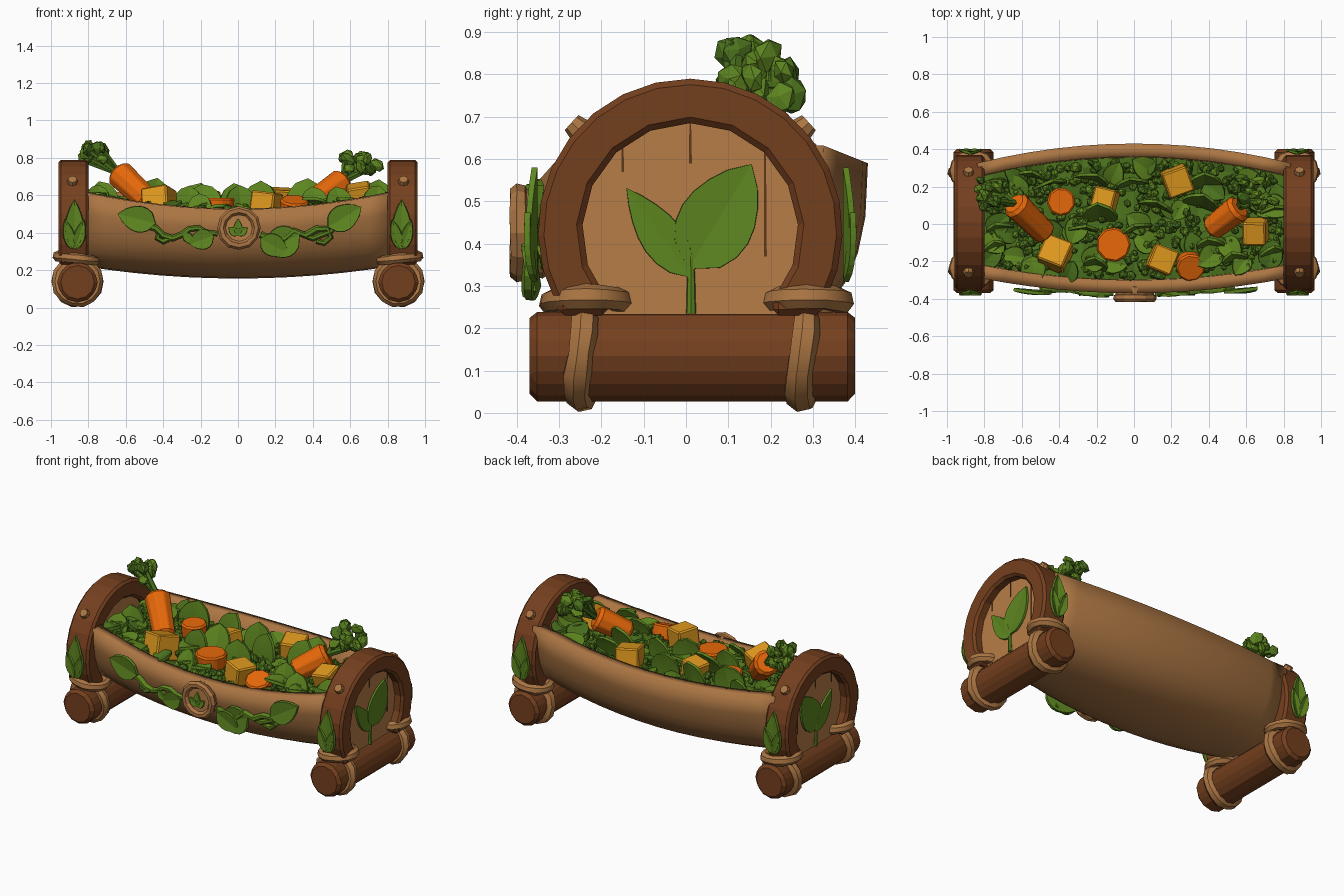
import bpy, bmesh, math, random
from mathutils import Vector as V, Matrix, Euler

if "Cube" in bpy.data.objects:
    bpy.data.objects.remove(bpy.data.objects["Cube"])
random.seed(7)
U = random.uniform

def mat(name, r, g, b):
    m = bpy.data.materials.new(name)
    m.diffuse_color = (r, g, b, 1)
    m.use_nodes = True
    m.node_tree.nodes["Principled BSDF"].inputs["Base Color"].default_value = m.diffuse_color
    return m

DARK = mat("dark bark", 0.175, 0.05, 0.013)
TAN = mat("tan wood", 0.41, 0.18, 0.056)
PANEL = mat("pale panel wood", 0.47, 0.205, 0.062)
CRACK = mat("wood crack", 0.11, 0.04, 0.012)
LEAF = mat("leaf green", 0.11, 0.235, 0.014)
HERB = mat("dark herb green", 0.07, 0.165, 0.012)
ORANGE = mat("carrot orange", 0.80, 0.14, 0.003)
AMBER = mat("squash amber", 0.74, 0.32, 0.013)

def finish(name, bm, mats, mirror=False, solid=0, solid_off=0, bevel=0, smooth=0):
    bmesh.ops.remove_doubles(bm, verts=bm.verts, dist=1e-5)
    if not solid:
        bmesh.ops.recalc_face_normals(bm, faces=bm.faces)
    me = bpy.data.meshes.new(name)
    bm.to_mesh(me)
    bm.free()
    o = bpy.data.objects.new(name, me)
    bpy.context.collection.objects.link(o)
    for m in mats:
        me.materials.append(m)
    if solid:
        s = o.modifiers.new("thickness", 'SOLIDIFY')
        s.thickness, s.offset = solid, solid_off
    if bevel:
        b = o.modifiers.new("bevel", 'BEVEL')
        b.width, b.segments, b.limit_method = bevel, 1, 'ANGLE'
    if mirror:
        o.modifiers.new("mirror", 'MIRROR').use_mirror_merge = False
    if smooth:
        bpy.context.view_layer.objects.active = o
        o.select_set(True)
        bpy.ops.object.shade_smooth_by_angle(angle=math.radians(smooth))
        o.select_set(False)
    return o

def cyl(bm, p0, p1, r0, r1, n=10):
    p0, p1 = V(p0), V(p1)
    M = Matrix.Translation((p0 + p1) / 2) @ (p1 - p0).to_track_quat('Z', 'Y').to_matrix().to_4x4()
    bmesh.ops.create_cone(bm, cap_ends=True, segments=n, radius1=r0, radius2=r1, depth=(p1 - p0).length, matrix=M)

def blob(bm, p, r, scale=(1, 1, 1), mi=0):
    M = Matrix.LocRotScale(V(p), Euler((U(0, 6), U(0, 6), U(0, 6))), V(scale))
    vs = bmesh.ops.create_icosphere(bm, subdivisions=1, radius=r, matrix=M)['verts']
    for f in {f for v in vs for f in v.link_faces}:
        f.material_index = mi

def tube(bm, pts, r, n, closed=False, sides=7, wob=0, taper=0):
    # tube along a path lying in the plane with normal n
    pts, n = [V(p) for p in pts], V(n).normalized()
    N, rings = len(pts), []
    for i, p in enumerate(pts):
        a = pts[(i - 1) % N] if closed or i else p
        b = pts[(i + 1) % N] if closed or i < N - 1 else p
        s = (b - a).normalized().cross(n)
        q = r * (1 + U(-wob, wob)) * (1 - taper * i / N)
        rings.append([bm.verts.new(p + q * (math.cos(k * math.tau / sides) * n + math.sin(k * math.tau / sides) * s))
                      for k in range(sides)])
    for i in range(N if closed else N - 1):
        A, B = rings[i], rings[(i + 1) % N]
        for k in range(sides):
            bm.faces.new((A[k], A[(k + 1) % sides], B[(k + 1) % sides], B[k]))
    if not closed:
        bm.faces.new(rings[0])
        bm.faces.new(rings[-1])

def leaf(bm, base, d, n, L, W, fold=0.25, curl=0.0, power=0.9, mi=0):
    d, base = V(d).normalized(), V(base)
    s = d.cross(V(n)).normalized()
    n = s.cross(d)
    rows = []
    for i in range(8):
        t = i / 7
        w = W / 2 * max(0, math.sin(math.pi * t ** 0.8)) ** power
        c = base + d * L * t + n * curl * L * t * t
        rows.append([bm.verts.new(c + s * k * w + n * abs(k) * fold * w) for k in (-1, 0, 1)])
    for a, b in zip(rows, rows[1:]):
        for k in (0, 1):
            bm.faces.new((a[k], a[k + 1], b[k + 1], b[k])).material_index = mi

def prism(bm, outline, x0, x1):
    f = bm.faces.new([bm.verts.new((x0, y, z)) for y, z in outline])
    r = bmesh.ops.extrude_face_region(bm, geom=[f])
    bmesh.ops.translate(bm, verts=[v for v in r['geom'] if isinstance(v, bmesh.types.BMVert)], vec=(x1 - x0, 0, 0))

def arc(r, a0, a1, n, cy=0.01, cz=0.43):
    return [(cy + r * math.cos(math.radians(a0 + (a1 - a0) * i / n)),
             cz + r * math.sin(math.radians(a0 + (a1 - a0) * i / n))) for i in range(n + 1)]

# Trough: curved hull, superellipse cross-sections
E = 2.6
def dims(x):
    s = (x / 0.82) ** 2
    return 0.03 - 0.01 * s, 0.40 - 0.09 * s, 0.525 + 0.09 * s, 0.59 + 0.04 * s, 0.155 + 0.065 * s

def front(x, z):
    yc, w, tf, tb, bo = dims(x)
    return yc - w * (1 - max(0, (tf - z) / (tf - bo)) ** E) ** (1 / E)

bm = bmesh.new()
rows = []
for i in range(13):
    x = -0.84 + 1.68 * i / 12
    yc, w, tf, tb, bo = dims(x)
    row = []
    for j in range(17):
        a = math.pi * j / 16
        c, top = math.cos(a), tf + (tb - tf) * j / 16
        row.append(bm.verts.new((x, yc - math.copysign(abs(c) ** (2 / E), c) * w,
                                 top - (top - bo) * max(0, math.sin(a)) ** (2 / E))))
    rows.append(row)
for a, b in zip(rows, rows[1:]):
    for j in range(16):
        bm.faces.new((a[j], a[j + 1], b[j + 1], b[j]))
finish("trough_hull", bm, [TAN], solid=0.07, solid_off=-1, smooth=35)

# End arches, panels and plank cracks
bm = bmesh.new()
prism(bm, arc(0.36, -28, 208, 18) + [(-0.30, 0.23), (-0.185, 0.23)] + arc(0.255, 220, -40, 12)
      + [(0.205, 0.23), (0.32, 0.23)], 0.80, 0.96)
finish("end_arch", bm, [DARK], True, bevel=0.014)
bm = bmesh.new()
prism(bm, arc(0.285, -44, 224, 18), 0.83, 0.905)
finish("end_panel", bm, [PANEL], True)
bm = bmesh.new()
for y, z0, z1 in ((0.01, 0.59, 0.69), (0.187, 0.37, 0.63), (-0.15, 0.57, 0.63)):
    prism(bm, [(y - 0.003, z0), (y + 0.004, z0), (y + 0.002, z1), (y - 0.002, z1)], 0.902, 0.908)
finish("panel_crack", bm, [CRACK], True)

# Sprout emblem on each end
bm = bmesh.new()
leaf(bm, (0.912, 0.005, 0.34), (0, 0.52, 0.86), (1, 0, 0), 0.29, 0.18, 0.08, power=0.75)
leaf(bm, (0.912, 0.01, 0.32), (0, -0.57, 0.8), (1, 0, 0), 0.26, 0.10, 0.08)
finish("sprout_leaves", bm, [LEAF], True, solid=0.012)
bm = bmesh.new()
tube(bm, [(0.91, 0.012, 0.235), (0.912, 0.012, 0.31), (0.912, 0.01, 0.40)], 0.012, (1, 0, 0), taper=0.5)
finish("sprout_stem", bm, [LEAF], True)

# Log feet
bm = bmesh.new()
cyl(bm, (0.858, -0.37, 0.135), (0.858, 0.40, 0.135), 0.108, 0.108, 12)
finish("log_foot", bm, [DARK], True, bevel=0.018)

# Lashings around the logs and the arch feet
bm = bmesh.new()
for y, yc in ((-0.25, -0.235), (0.275, 0.285)):
    tube(bm, [(0.858 + 0.108 * math.cos(a), y + 0.01 * math.sin(2 * a), 0.14 + 0.106 * math.sin(a))
              for a in (k * math.tau / 14 for k in range(14))], 0.034, (0, 1, 0), True, wob=0.12)
    tube(bm, [(0.862 + 0.098 * math.cos(a), yc + 0.085 * math.sin(a), 0.262 + 0.012 * math.cos(a))
              for a in (k * math.tau / 14 for k in range(14))], 0.029, (0, 0, 1), True, wob=0.12)
finish("rope_lashing", bm, [TAN], True, smooth=50)

# Arch pegs and arch leaves, front and back
bm = bmesh.new()
for s in (-1, 1):
    d = V((0, s * math.cos(0.74), math.sin(0.74)))
    c = V((0.885, 0.01, 0.43))
    cyl(bm, c + d * 0.33, c + d * 0.38, 0.036, 0.024, 8)
finish("arch_peg", bm, [TAN], True)
bm = bmesh.new()
for s, y in ((-1, -0.358), (1, 0.378)):
    leaf(bm, (0.875, y, 0.31), (0, 0, 1), (0, s, 0), 0.27, 0.10, 0.3)
    leaf(bm, (0.885, y, 0.31), (0.25, s * 0.1, 1), (0, s, 0), 0.17, 0.06, 0.3)
    leaf(bm, (0.865, y, 0.31), (-0.25, s * 0.1, 1), (0, s, 0), 0.17, 0.06, 0.3)
finish("arch_leaf", bm, [LEAF], True, solid=0.014)

# Front medallion
bm = bmesh.new()
cyl(bm, (0.005, -0.33, 0.425), (0.005, -0.40, 0.425), 0.108, 0.10, 12)
finish("medallion_disc", bm, [PANEL], bevel=0.008)
bm = bmesh.new()
tube(bm, [(0.005 + 0.094 * math.cos(k * math.tau / 12), -0.395, 0.425 + 0.094 * math.sin(k * math.tau / 12))
          for k in range(12)], 0.023, (0, 1, 0), True, wob=0.1)
finish("medallion_rim", bm, [TAN])
bm = bmesh.new()
for dx in (-1.1, 0, 1.1):
    leaf(bm, (0.0, -0.405, 0.385), (dx, 0, 1), (0, -1, 0), 0.09 - 0.02 * abs(dx), 0.045, 0.2)
finish("medallion_leaf", bm, [LEAF], solid=0.008)

# Front vine and its leaves
bm = bmesh.new()
for path in ([(-0.50, .44), (-.44, .425), (-.40, .385), (-.35, .37), (-.30, .39), (-.26, .42), (-.21, .425), (-.17, .40), (-.11, .395)],
             [(.12, .39), (.18, .36), (.25, .37), (.30, .41), (.35, .39), (.40, .37), (.45, .39), (.50, .41), (.53, .46)],
             [(.36, .385), (.42, .42), (.48, .42), (.495, .375), (.46, .345), (.42, .355)],
             [(-.36, .375), (-.40, .355), (-.43, .37), (-.42, .40)]):
    tube(bm, [(x, front(x, z) - 0.014, z) for x, z in path], 0.02, (0, 1, 0), taper=0.3)
finish("vine_stem", bm, [LEAF], smooth=50)
bm = bmesh.new()
for x, z, dx, dz, L, W in ((-.44, .45, -1, .25, .21, .14), (-.13, .385, -1, -.35, .14, .11), (.33, .39, -1, -.45, .22, .17),
                           (.12, .37, .9, -.5, .17, .12), (.48, .43, 1, .6, .21, .14), (-.29, .40, .5, -.6, .08, .05)):
    leaf(bm, (x, front(x, z) - 0.024, z), (dx, 0.08 * abs(dx), dz), (0, -1, 0), L, W, 0.15, 0, 0.75)
finish("vine_leaf", bm, [LEAF], solid=0.018)

# Salad filling: bed, small herb balls, larger leaves
def bed_z(x):
    return 0.485 + 0.06 * (x / 0.82) ** 2
bm = bmesh.new()
rows = []
for i in range(25):
    x = -0.82 + 1.64 * i / 24
    yc, w = dims(x)[:2]
    rows.append([bm.verts.new((x, yc + (w - 0.05) * (j / 5 - 1), bed_z(x) + U(-.02, .02))) for j in range(11)])
for a, b in zip(rows, rows[1:]):
    for j in range(10):
        bm.faces.new((a[j], b[j], b[j + 1], a[j + 1]))
finish("salad_bed", bm, [HERB])

cubes = [(-.42, -.16, .56, .15), (-.155, .13, .555, .12), (.23, .23, .565, .14), (.15, -.19, .55, .135), (.65, -.04, .595, .125)]
slices = [(-.39, .12, .565, .078), (-.11, -.11, .54, .095), (.30, -.22, .535, .08)]
keep_clear = [(c[0], c[1]) for c in cubes + slices] + [(-.57, .04), (.5, .04)]
def spot(gap):
    while True:
        x = U(-.78, .78)
        yc, w = dims(x)[:2]
        y = yc + U(-1, 1) * (w - 0.09)
        if all(math.hypot(x - a, y - b) > gap for a, b in keep_clear):
            return x, y
bm = bmesh.new()
for i in range(480):
    x, y = spot(0.06)
    blob(bm, (x, y, bed_z(x) + U(0.0, 0.045)), U(.02, .034), (1, 1, .8), i % 2)
finish("herb_sprigs", bm, [HERB, LEAF])
bm = bmesh.new()
for i in range(42):
    x, y = spot(0.10)
    a, e = U(0, math.tau), U(.1, .6)
    d = V((math.cos(a), math.sin(a), e))
    L = U(.11, .16)
    leaf(bm, V((x, y, bed_z(x) + 0.03)) - V((d.x, d.y, 0)) * L * .4, d, (-d.x * .5, -d.y * .5, 1), L, L * .85, .25, -.2, .6, i % 2)
# upright leaves showing over the rim
for x, y, h in ((-.70, -.02, .13), (-.75, -.15, .11), (-.47, .22, .17), (-.55, .26, .12), (-.24, .24, .16), (-.17, .02, .17), (-.28, -.02, .14),
                (0, .22, .16), (.02, -.02, .15), (.12, .1, .17), (.35, .1, .18), (.38, .2, .16), (.42, -.12, .13),
                (.74, .08, .13), (.72, -.17, .11), (-.2, -.24, .11), (.55, -.2, .12)):
    leaf(bm, (x, y, bed_z(x) - 0.01), (U(-.3, .3), U(-.1, .4), 1), (U(-.3, .3), -1, .3), h + .03, h + .02, .15, -.12, .5, 0)
finish("salad_leaves", bm, [LEAF, HERB], solid=0.016)

# Squash cubes
bm = bmesh.new()
for x, y, z, s in cubes:
    bmesh.ops.create_cube(bm, size=s, matrix=Matrix.LocRotScale(V((x, y, z)), Euler((U(-.3, .3), U(-.3, .3), U(-.4, .4))), None))
finish("squash_cube", bm, [AMBER], bevel=0.008)

# Carrot slices and whole carrots
bm = bmesh.new()
for x, y, z, r in slices:
    d = V((U(-.3, .3), U(-.5, 0), 1)).normalized() * 0.045
    cyl(bm, V((x, y, z)) - d, V((x, y, z)) + d, r * .92, r, 9)
finish("carrot_slice", bm, [ORANGE], bevel=0.01)
carrots = [((-.47, -.055, .56), (-.64, .11, .72), (-.77, .17, .825)), ((.41, -.03, .57), (.565, .09, .675), (.645, .18, .785))]
bm = bmesh.new()
for tip, top, _ in carrots:
    cyl(bm, tip, top, 0.068, 0.08, 9)
finish("carrot", bm, [ORANGE], bevel=0.02)

# Carrot tops: stems with frilly clumps
bm = bmesh.new()
for i, (_, top, c) in enumerate(carrots):
    wide = 0.055 + 0.05 * i
    for k in range(18):
        p = V(c) + V((U(-1, 1) * wide, U(-.08, .075), U(-.05, .03)))
        blob(bm, p, U(.038, .052), (1, .8, .55), k % 3 > 0)
        if k % 3 == 0:
            cyl(bm, top, p, 0.018, 0.014, 5)
finish("carrot_tops", bm, [HERB, LEAF])
